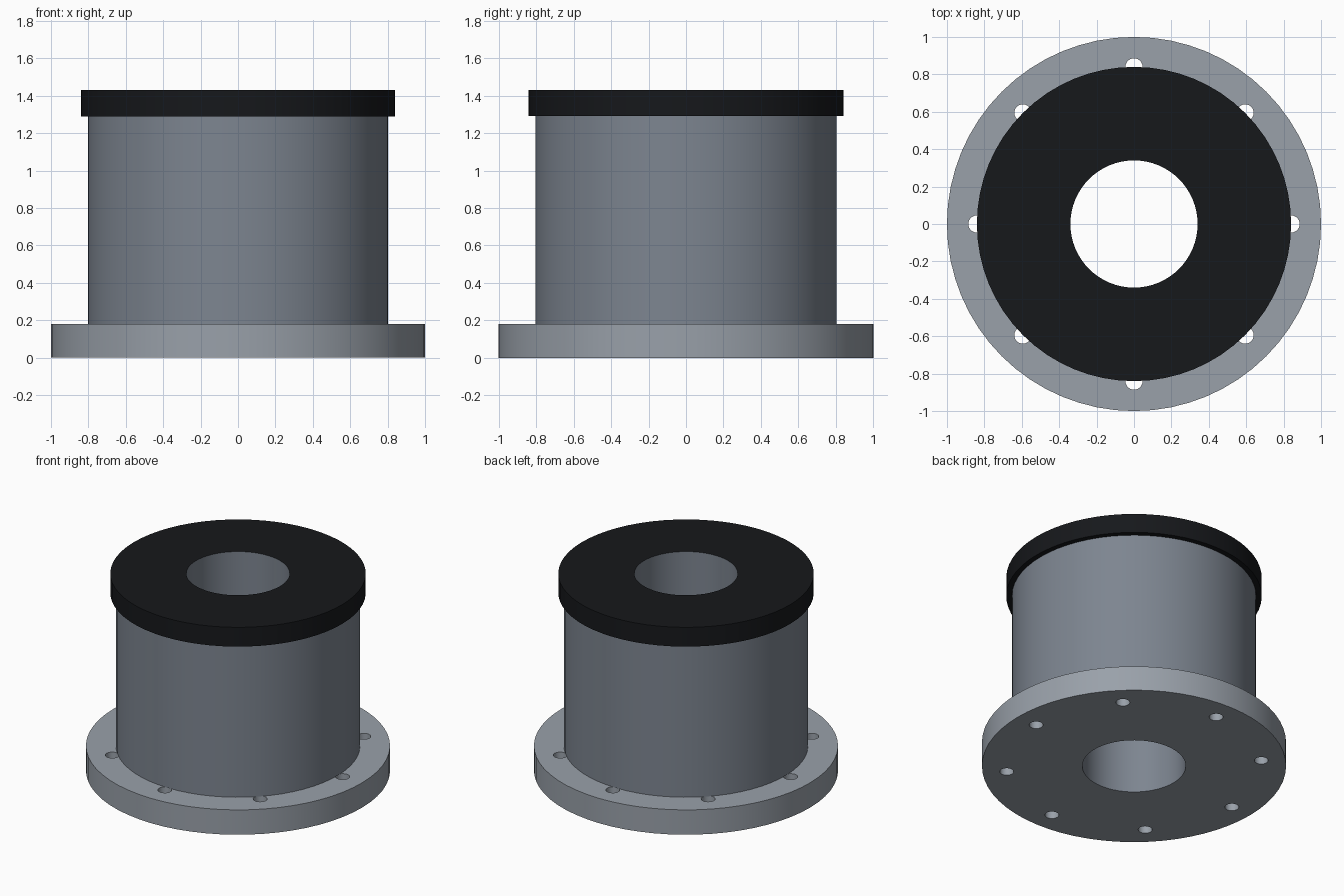
import bpy, bmesh, math

if "Cube" in bpy.data.objects:
    bpy.data.objects.remove(bpy.data.objects["Cube"])

SEG = 64
BORE = 0.34


def material(name, rgb):
    m = bpy.data.materials.new(name)
    m.diffuse_color = (*rgb, 1)
    m.use_nodes = True
    m.node_tree.nodes["Principled BSDF"].inputs["Base Color"].default_value = m.diffuse_color
    return m


def to_object(name, bm, mats=()):
    bmesh.ops.recalc_face_normals(bm, faces=bm.faces[:])
    me = bpy.data.meshes.new(name)
    bm.to_mesh(me)
    bm.free()
    ob = bpy.data.objects.new(name, me)
    bpy.context.collection.objects.link(ob)
    for m in mats:
        me.materials.append(m)
    return ob


def ring(name, r_in, r_out, z0, z1, mats):
    """Revolve a rectangular section into a ring; the bore wall uses the second material."""
    bm = bmesh.new()
    section = [(r_in, z0), (r_out, z0), (r_out, z1), (r_in, z1)]
    loops = []
    for i in range(SEG):
        a = 2 * math.pi * i / SEG
        loops.append([bm.verts.new((r * math.cos(a), r * math.sin(a), z)) for r, z in section])
    for i in range(SEG):
        p, q = loops[i], loops[(i + 1) % SEG]
        for k in range(4):
            n = (k + 1) % 4
            face = bm.faces.new((p[k], q[k], q[n], p[n]))
            face.material_index = 1 if k == 3 else 0
    return to_object(name, bm, mats)


def smooth(ob):
    bpy.ops.object.select_all(action='DESELECT')
    ob.select_set(True)
    bpy.context.view_layer.objects.active = ob
    bpy.ops.object.shade_smooth_by_angle(angle=math.radians(30))


light = material("light_steel", (0.32, 0.355, 0.40))
steel = material("steel", (0.205, 0.235, 0.28))
black = material("black_rubber", (0.008, 0.009, 0.011))

# Base flange, main sleeve and black top cap share one steel bore
flange = ring("base_flange", BORE, 1.0, 0.0, 0.18, (light, steel))
body = ring("body_sleeve", BORE, 0.803, 0.18, 1.29, (steel, steel))
cap = ring("top_cap", BORE, 0.84, 1.29, 1.43, (black, steel))

# Eight bolt holes through the flange
bm = bmesh.new()
for i in range(8):
    a = math.pi / 4 * i
    new = bmesh.ops.create_cone(bm, cap_ends=True, segments=24,
                                radius1=0.046, radius2=0.046, depth=0.4)["verts"]
    bmesh.ops.translate(bm, verts=new, vec=(0.84 * math.cos(a), 0.84 * math.sin(a), 0.09))
cutter = to_object("bolt_hole_cutter", bm, (light,))
cutter.hide_render = True

cut = flange.modifiers.new("bolt_holes", 'BOOLEAN')
cut.operation = 'DIFFERENCE'
cut.solver = 'EXACT'
cut.object = cutter
bpy.ops.object.select_all(action='DESELECT')
flange.select_set(True)
bpy.context.view_layer.objects.active = flange
bpy.ops.object.modifier_apply(modifier=cut.name)
bpy.data.objects.remove(cutter)

# Smooth walls, sharp rims
for ob in (flange, body, cap):
    smooth(ob)
